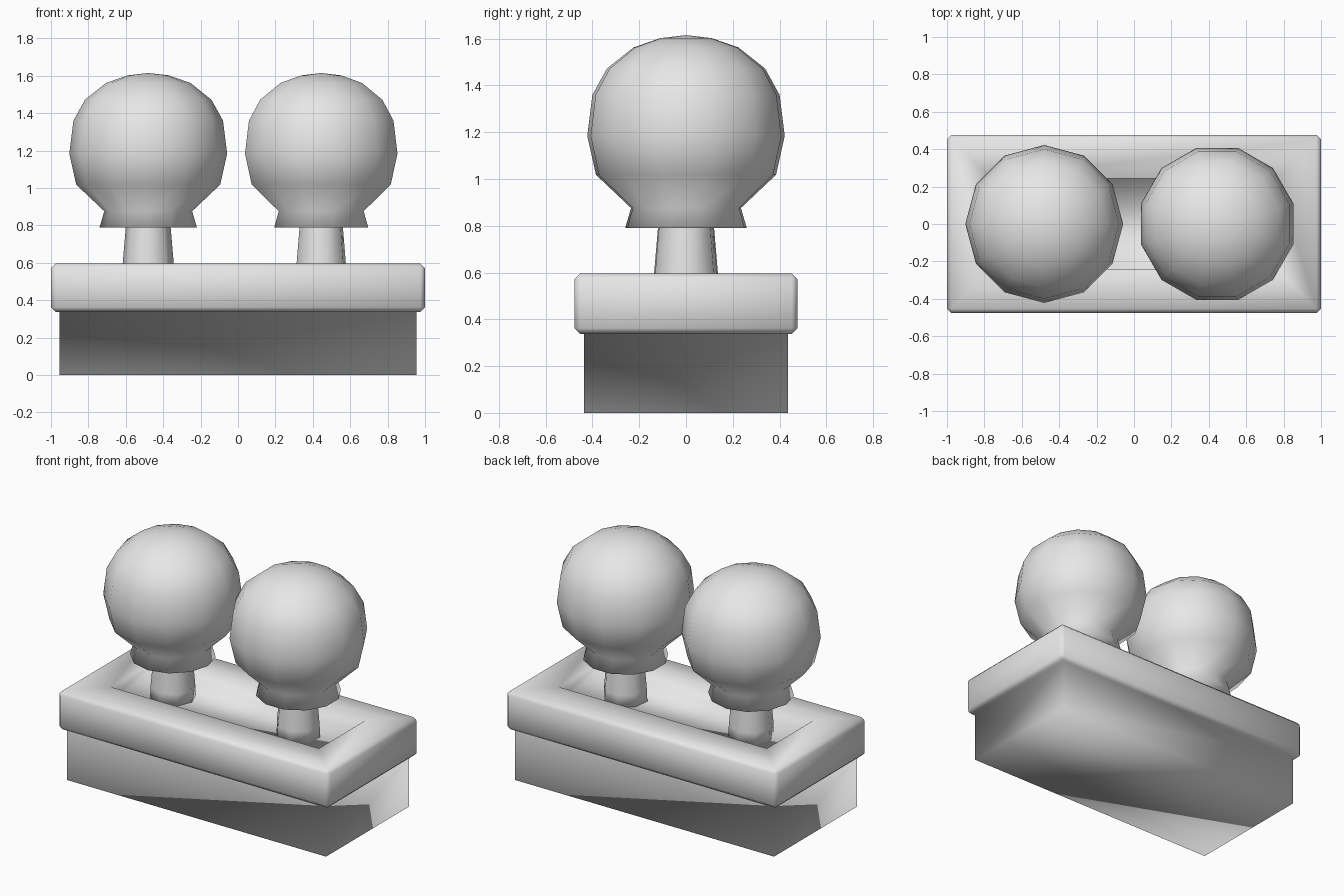
import bpy
import bmesh
import math

cube = bpy.data.objects.get("Cube")
if cube:
    bpy.data.objects.remove(cube, do_unlink=True)

# Single grey material
grey = bpy.data.materials.new("plain grey")
grey.use_nodes = True
colour = (0.8, 0.8, 0.8, 1.0)
grey.diffuse_color = colour
grey.node_tree.nodes["Principled BSDF"].inputs["Base Color"].default_value = colour


def finish(name, bm):
    """Turn a bmesh into a smooth grey object."""
    bmesh.ops.recalc_face_normals(bm, faces=bm.faces)
    for face in bm.faces:
        face.smooth = True
    mesh = bpy.data.meshes.new(name)
    bm.to_mesh(mesh)
    bm.free()
    mesh.materials.append(grey)
    obj = bpy.data.objects.new(name, mesh)
    bpy.context.collection.objects.link(obj)
    return obj


def bridge(bm, loops):
    """Skin consecutive closed loops with quads."""
    for a, b in zip(loops, loops[1:]):
        n = len(a)
        for i in range(n):
            j = (i + 1) % n
            bm.faces.new((a[i], a[j], b[j], b[i]))


def lathe(name, x, profile, sides, turn):
    """Spin (radius, height) points; a zero radius closes to a tip."""
    bm = bmesh.new()
    loops, tip = [], None
    for r, z in profile:
        if r == 0:
            tip = bm.verts.new((x, 0, z))
            continue
        angles = [turn + math.tau * i / sides for i in range(sides)]
        loops.append([bm.verts.new((x + r * math.cos(a), r * math.sin(a), z))
                      for a in angles])
    bridge(bm, loops)
    bm.faces.new(loops[0][::-1])
    top = loops[-1]
    if tip:
        for i in range(sides):
            bm.faces.new((top[i], top[(i + 1) % sides], tip))
    else:
        bm.faces.new(top)
    return finish(name, bm)


# Planter box: body, overhanging rim and sunken soil, as (half x, half y, z)
sections = [(0.955, 0.437, 0.0), (0.955, 0.437, 0.338), (1.0, 0.477, 0.338),
            (1.0, 0.477, 0.595), (0.765, 0.242, 0.595), (0.765, 0.242, 0.515)]
bm = bmesh.new()
loops = [[bm.verts.new((sx * hx, sy * hy, z))
          for sx, sy in ((-1, -1), (1, -1), (1, 1), (-1, 1))]
         for hx, hy, z in sections]
bridge(bm, loops)
bm.faces.new(loops[0][::-1])
bm.faces.new(loops[-1])

# Chamfer the outer edges of the rim
outer = set(loops[2] + loops[3])
rim_edges = [e for e in bm.edges if all(v in outer for v in e.verts)]
bmesh.ops.bevel(bm, geom=rim_edges, offset=0.024, segments=1,
                affect='EDGES', profile=0.5)
finish("planter", bm)

# Two round clipped trees on short tapered trunks
foliage_profile = [(0.26, 0.79), (0.235, 0.876), (0.385, 1.018), (0.422, 1.184),
                   (0.40, 1.36), (0.338, 1.472), (0.225, 1.562),
                   (0.11, 1.602), (0, 1.615)]
trunk_profile = [(0.14, 0.505), (0.137, 0.59), (0.12, 0.79), (0.118, 0.82)]
for side, x, turn in (("right", -0.48, 0.0), ("left", 0.445, math.radians(15))):
    lathe(side + "_trunk", x, trunk_profile, 8, turn)
    lathe(side + "_foliage", x, foliage_profile, 12, turn)
